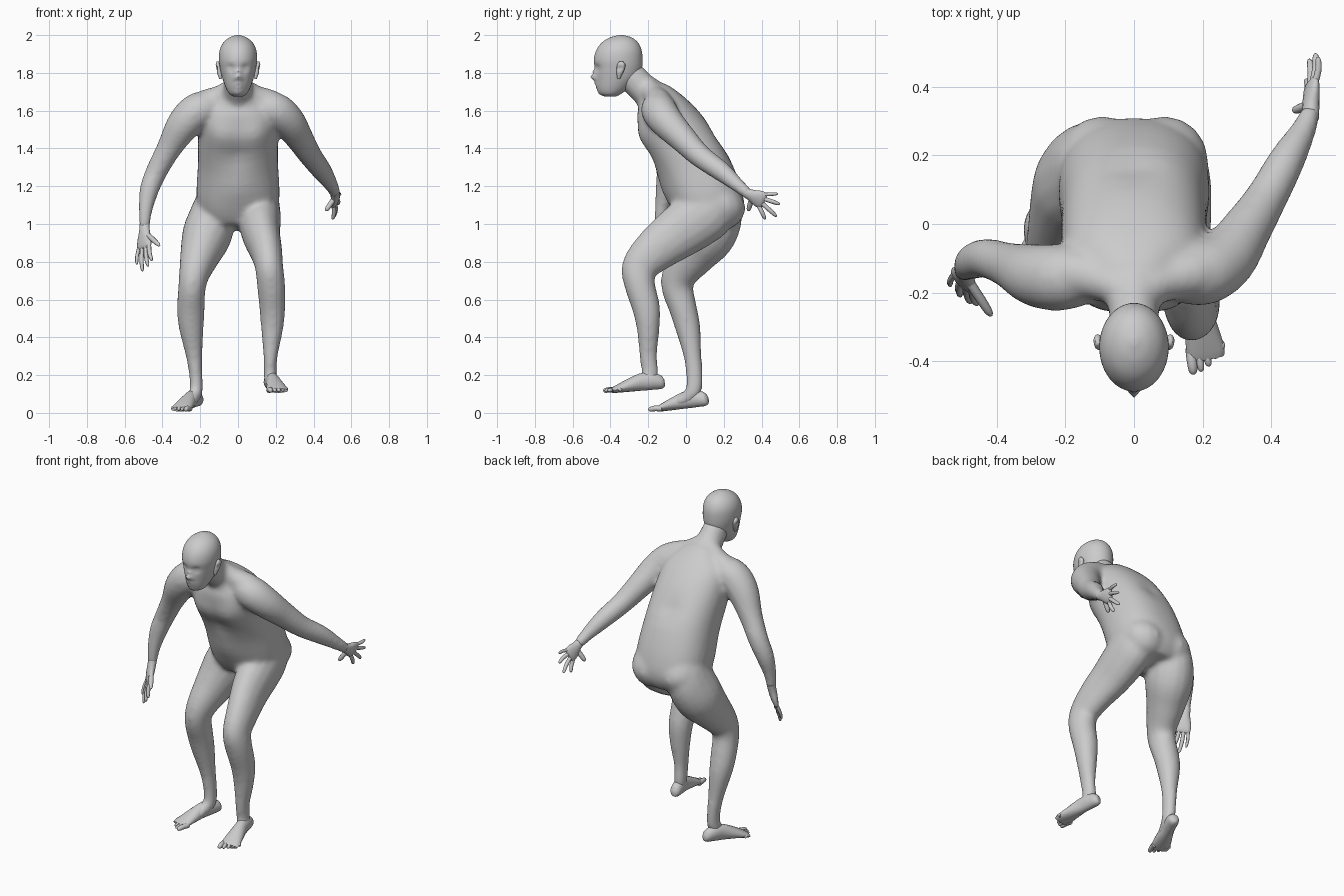
import bpy
import bmesh
import math
from mathutils import Vector

default_cube = bpy.data.objects.get("Cube")
if default_cube:
    bpy.data.objects.remove(default_cube, do_unlink=True)

clay = bpy.data.materials.new("clay grey")
clay.use_nodes = True
clay.diffuse_color = (0.6, 0.6, 0.6, 1)
clay.node_tree.nodes["Principled BSDF"].inputs["Base Color"].default_value = clay.diffuse_color


def blend(a, b, c, d, t):
    """Catmull-Rom value between b and c."""
    return b + 0.5 * t * (c - a + t * (2 * a - 5 * b + 4 * c - d + t * (3 * (b - c) + d - a)))


def resample(stations, steps):
    rows = []
    last = len(stations) - 1
    for i in range(last):
        four = [stations[min(max(i + k, 0), last)] for k in (-1, 0, 1, 2)]
        for s in range(steps):
            rows.append([blend(*values, s / steps) for values in zip(*four)])
    rows.append(list(stations[-1]))
    return rows


def loft(bm, stations, side=(1, 0, 0), sides=16, steps=4, axis=None, square=1.0):
    """Closed tube through stations (x, y, z, half width, half depth)."""
    rows = resample(stations, steps)
    centres = [Vector(r[:3]) for r in rows]
    rings = []
    for i, row in enumerate(rows):
        tangent = Vector(axis) if axis else centres[min(i + 1, len(rows) - 1)] - centres[max(i - 1, 0)]
        tangent.normalize()
        across = Vector(side)
        across = (across - tangent * across.dot(tangent)).normalized()
        depth = tangent.cross(across)
        ring = []
        for k in range(sides):
            angle = math.tau * k / sides
            c, s = math.cos(angle), math.sin(angle)
            c = math.copysign(abs(c) ** square, c)
            s = math.copysign(abs(s) ** square, s)
            ring.append(bm.verts.new(centres[i] + across * c * row[3] + depth * s * row[4]))
        rings.append(ring)
    for low, high in zip(rings, rings[1:]):
        for k in range(sides):
            n = (k + 1) % sides
            bm.faces.new((low[k], low[n], high[n], high[k]))
    bm.faces.new(rings[0][::-1])
    bm.faces.new(rings[-1])


def round_tube(bm, stations, **options):
    loft(bm, [(*s[:3], s[3], s[3]) for s in stations], side=(0, 1, 0), **options)


def digit(bm, base, tip, radius, bend=(0, 0, 0)):
    """Finger or toe with a rounded tip."""
    base, tip = Vector(base), Vector(tip)
    shape = ((0, 1), (0.5, 1), (0.85, 0.85), (0.97, 0.5), (1, 0.15))
    path = [base.lerp(tip, f) + Vector(bend) * 4 * f * (1 - f) for f, _ in shape]
    side = (0, 0, 1) if abs((tip - base).normalized().z) < 0.7 else (0, 1, 0)
    loft(bm, [(*p, radius * w, radius * w) for p, (_, w) in zip(path, shape)], side, 8, 2)


def sculpt(bm, centre, radius, push, mirror=False):
    """Soft push around a point, optionally on both sides."""
    for sign in ((1, -1) if mirror else (1,)):
        middle = Vector((centre[0] * sign, centre[1], centre[2]))
        move = Vector((push[0] * sign, push[1], push[2]))
        for v in bm.verts:
            v.co += move * math.exp(-((v.co - middle).length / radius) ** 2)


def finish(bm, name, angle=60):
    bmesh.ops.recalc_face_normals(bm, faces=bm.faces[:])
    mesh = bpy.data.meshes.new(name)
    bm.to_mesh(mesh)
    bm.free()
    mesh.materials.append(clay)
    obj = bpy.data.objects.new(name, mesh)
    bpy.context.collection.objects.link(obj)
    bpy.ops.object.select_all(action="DESELECT")
    obj.select_set(True)
    bpy.context.view_layer.objects.active = obj
    bpy.ops.object.shade_smooth_by_angle(angle=math.radians(angle))
    return obj


# Torso, leaning forward
body = bmesh.new()
loft(body, [(0, .17, .98, .13, .1), (0, .155, 1.05, .2, .165), (0, .105, 1.15, .22, .192),
            (0, .03, 1.33, .212, .188), (0, -.07, 1.5, .212, .17), (0, -.13, 1.6, .2, .14),
            (0, -.17, 1.66, .14, .11), (0, -.2, 1.69, .09, .08)], sides=32, square=.85)
sculpt(body, (.1, -.24, 1.46), .08, (0, -.025, 0), True)
sculpt(body, (0, -.2, 1.36), .06, (0, .015, 0))
sculpt(body, (0, -.1, 1.2), .09, (0, -.012, -.01))
sculpt(body, (0, .15, 1.45), .07, (0, -.015, -.01))

# Neck and the muscles sloping to the shoulders
loft(body, [(0, -.14, 1.63, .12, .1), (0, -.19, 1.685, .088, .088), (0, -.24, 1.73, .076, .08),
            (0, -.28, 1.77, .072, .08), (0, -.33, 1.81, .07, .075)])
for s in (1, -1):
    round_tube(body, [(.02 * s, -.2, 1.73, .05), (.09 * s, -.165, 1.675, .062),
                      (.17 * s, -.145, 1.64, .072), (.24 * s, -.14, 1.6, .07)])

# Arms: left reaches back, right hangs down
round_tube(body, [(.1, -.13, 1.61, .08), (.19, -.145, 1.605, .095), (.265, -.105, 1.545, .09),
                  (.325, -.02, 1.455, .075), (.385, .075, 1.36, .062), (.445, .185, 1.28, .054),
                  (.497, .28, 1.2, .037), (.515, .33, 1.16, .03)])
round_tube(body, [(-.1, -.13, 1.61, .08), (-.2, -.155, 1.605, .097), (-.285, -.15, 1.53, .092),
                  (-.365, -.12, 1.4, .067), (-.43, -.1, 1.28, .058), (-.47, -.11, 1.18, .052),
                  (-.49, -.13, 1.07, .037), (-.495, -.14, .98, .028)])

# Legs: left is bent forward, right carries the weight; both end in the instep
loft(body, [(.1, .18, 1.13, .11, .11), (.11, .12, 1.07, .115, .15), (.115, .04, 1.01, .112, .15),
            (.125, -.06, .94, .1, .138), (.15, -.17, .855, .085, .117), (.165, -.245, .77, .075, .097),
            (.175, -.245, .68, .075, .082), (.182, -.21, .55, .069, .074), (.18, -.2, .43, .057, .059),
            (.172, -.2, .3, .038, .047), (.17, -.19, .2, .035, .045), (.18, -.215, .16, .037, .04),
            (.195, -.3, .135, .034, .024)])
loft(body, [(-.11, .17, 1.13, .11, .12), (-.135, .15, 1.04, .125, .15), (-.165, .11, .94, .132, .15),
            (-.2, .04, .84, .108, .122), (-.23, -.03, .74, .083, .097), (-.244, -.045, .66, .073, .085),
            (-.25, -.015, .55, .074, .074), (-.247, .01, .45, .066, .067), (-.232, .035, .3, .044, .048),
            (-.222, .045, .18, .035, .045), (-.225, .03, .1, .036, .042), (-.26, -.06, .05, .034, .026)])

# Buttocks
for x in (.088, -.092):
    round_tube(body, [(x, .19, .97, .03), (x, .195, 1.01, .09), (x, .187, 1.09, .128),
                      (x, .16, 1.18, .112), (x, .11, 1.28, .06)], axis=(0, 0, 1))

body = finish(body, "body")
remesh = body.modifiers.new("blend parts", "REMESH")
remesh.mode = "VOXEL"
remesh.voxel_size = .012
remesh.use_smooth_shade = True
relax = body.modifiers.new("relax", "SMOOTH")
relax.factor = .5
relax.iterations = 12

# Head with sculpted face
head = bmesh.new()
loft(head, [(0, -.4, 1.675, .025, .03), (0, -.397, 1.69, .047, .056), (0, -.385, 1.72, .064, .084),
            (0, -.365, 1.77, .082, .112), (0, -.358, 1.82, .094, .124), (0, -.359, 1.87, .101, .129),
            (0, -.355, 1.92, .097, .12), (0, -.35, 1.96, .078, .096), (0, -.345, 1.987, .046, .058),
            (0, -.343, 2, .01, .012)], sides=48, steps=7, axis=(0, 0, 1))
sculpt(head, (.038, -.472, 1.825), .019, (0, .014, 0), True)
sculpt(head, (.037, -.458, 1.823), .01, (0, -.007, 0), True)
sculpt(head, (0, -.478, 1.805), .014, (0, -.014, 0))
sculpt(head, (0, -.474, 1.778), .016, (0, -.03, 0))
sculpt(head, (.015, -.472, 1.768), .01, (0, -.012, 0), True)
sculpt(head, (0, -.468, 1.74), .022, (0, -.012, 0))
sculpt(head, (0, -.478, 1.735), .009, (0, .008, 0))
sculpt(head, (0, -.45, 1.695), .025, (0, -.008, 0))
finish(head, "head")

# Ears
for side, label in ((1, "left"), (-1, "right")):
    ear = bmesh.new()
    x = .093 * side
    loft(ear, [(x, -.356, 1.768, .006, .007), (x, -.354, 1.783, .012, .012),
               (x * 1.08, -.348, 1.812, .014, .02), (x * 1.14, -.343, 1.842, .013, .022),
               (x * 1.14, -.343, 1.86, .006, .01)], sides=12, axis=(0, 0, 1))
    sculpt(ear, (.118 * side, -.352, 1.825), .013, (-.01 * side, 0, 0))
    finish(ear, label + "_ear")


def hand(name, wrist, index, pinky, tips, thumb, bend):
    """Palm from wrist to knuckles, four fingers and a thumb."""
    bm = bmesh.new()
    wrist, index, pinky, thumb = map(Vector, (wrist, index, pinky, thumb))
    middle = (index + pinky) / 2
    width = pinky - index
    palm = [(-.3, .32, .024), (.15, .4, .024), (.6, .58, .021), (.95, .62, .016), (1.1, .52, .008)]
    loft(bm, [(*wrist.lerp(middle, f), width.length * w, t) for f, w, t in palm], width)
    for i, tip in enumerate(tips):
        knuckle = index.lerp(pinky, i / 3)
        digit(bm, knuckle.lerp(wrist, .12), tip, .0115 if i < 3 else .0095, bend)
    digit(bm, wrist.lerp(index, .3), thumb, .014)
    finish(bm, name)


hand("left_hand", (.515, .33, 1.16), (.505, .392, 1.09), (.53, .425, 1.155),
     [(.5, .42, 1.025), (.51, .48, 1.04), (.528, .497, 1.105), (.535, .487, 1.16)],
     (.465, .33, 1.07), (.006, 0, 0))
hand("right_hand", (-.495, -.14, .98), (-.468, -.2, .885), (-.525, -.145, .87),
     [(-.455, -.235, .805), (-.475, -.23, .775), (-.505, -.21, .75), (-.535, -.18, .785)],
     (-.415, -.268, .885), (-.006, 0, 0))


def foot(name, heel, toe, inner):
    """Foot on its sole line; inner is the sign of x towards the big toe."""
    bm = bmesh.new()
    heel, toe = Vector(heel), Vector(toe)
    along = toe - heel
    across = Vector((-along.y, along.x, 0)).normalized()
    across *= math.copysign(1, across.x * inner)
    form = [(0, .016, .02, .035), (.05, .03, .034, .036), (.2, .036, .046, .048), (.38, .037, .046, .048),
            (.6, .048, .034, .035), (.8, .056, .02, .021), (.88, .051, .013, .015)]
    loft(bm, [(*(heel + along * f + Vector((0, 0, z))), w, h) for f, w, h, z in form], across)
    for i in range(5):
        offset = across * (.042 - .022 * i) + Vector((0, 0, .014))
        reach = 1 - .012 * i * i
        digit(bm, heel + along * .76 + offset, heel + along * reach + offset * 1.1,
              .015 if i == 0 else .0115, (0, 0, .005))
    finish(bm, name)


foot("left_foot", (.163, -.115, .125), (.219, -.43, .1), -1)
foot("right_foot", (-.205, .115, .035), (-.322, -.182, 0), 1)
